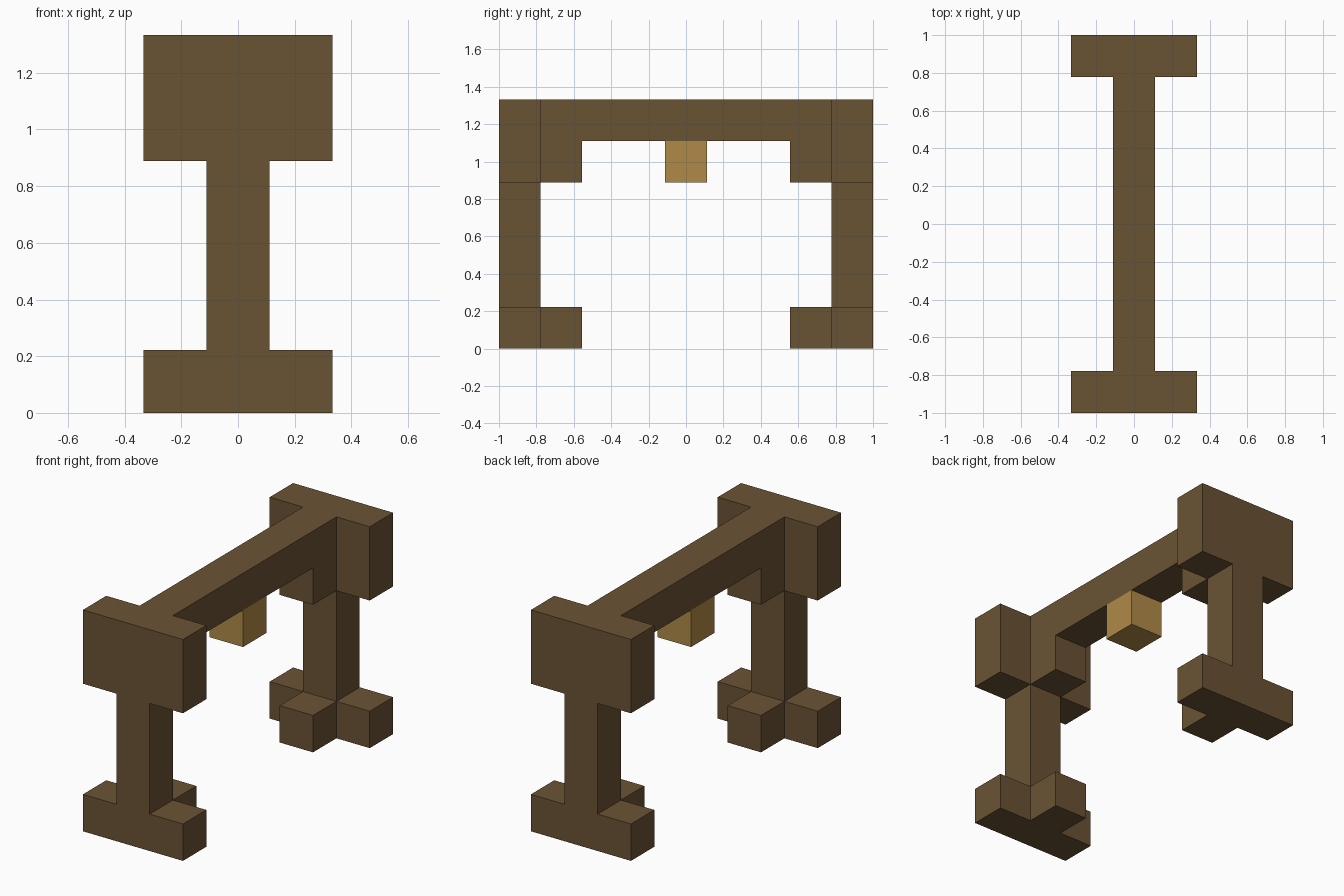
import bpy
import bmesh

U = 2 / 9  # width of one timber

cube = bpy.data.objects.get("Cube")
if cube:
    bpy.data.objects.remove(cube, do_unlink=True)


def material(name, rgb):
    linear = [((c / 255 + 0.055) / 1.055) ** 2.4 for c in rgb] + [1]
    mat = bpy.data.materials.new(name)
    mat.use_nodes = True
    mat.diffuse_color = linear
    bsdf = mat.node_tree.nodes["Principled BSDF"]
    bsdf.inputs["Base Color"].default_value = linear
    bsdf.inputs["Roughness"].default_value = 0.9
    return mat


def prism(name, profile, y0, y1, mat):
    """Extrude an x-z profile from y0 to y1, all in timber widths."""
    bm = bmesh.new()
    face = bm.faces.new([bm.verts.new((x * U, y0 * U, z * U)) for x, z in profile])
    new = bmesh.ops.extrude_face_region(bm, geom=[face])["geom"]
    verts = [v for v in new if isinstance(v, bmesh.types.BMVert)]
    bmesh.ops.translate(bm, verts=verts, vec=(0, (y1 - y0) * U, 0))
    bmesh.ops.recalc_face_normals(bm, faces=bm.faces)
    mesh = bpy.data.meshes.new(name)
    bm.to_mesh(mesh)
    bm.free()
    mesh.materials.append(mat)
    obj = bpy.data.objects.new(name, mesh)
    bpy.context.collection.objects.link(obj)


def square(z):
    return [(-0.5, z), (0.5, z), (0.5, z + 1), (-0.5, z + 1)]


wood = material("dark_wood", (106, 83, 52))
lamp = material("lantern_amber", (176, 138, 72))

# End frames: wide foot, narrow post and tall head in one outline
half = [(1.5, 0), (1.5, 1), (0.5, 1), (0.5, 4), (1.5, 4), (1.5, 6)]
outline = half + [(-x, z) for x, z in reversed(half)]

for side, s in (("front", -1), ("back", 1)):
    prism(side + "_post", outline, 4.5 * s, 3.5 * s, wood)
    # Inward foot and the bracket under the beam
    prism(side + "_inner_foot", square(0), 3.5 * s, 2.5 * s, wood)
    prism(side + "_bracket", square(4), 3.5 * s, 2.5 * s, wood)

# Top beam with the hanging lantern
prism("top_beam", square(5), -3.5, 3.5, wood)
prism("lantern", square(4), -0.5, 0.5, lamp)
